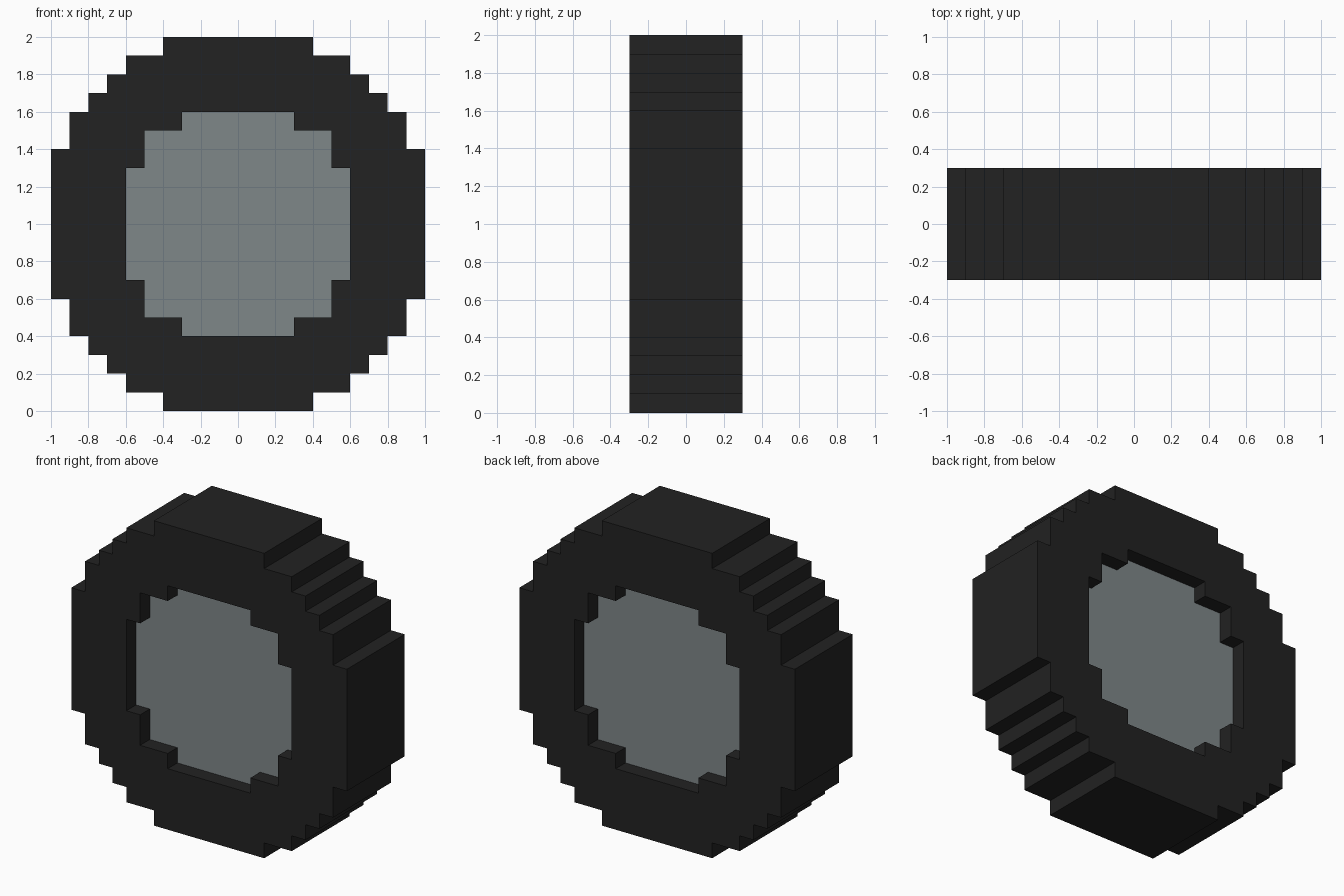
import bpy
import math

if "Cube" in bpy.data.objects:
    bpy.data.objects.remove(bpy.data.objects["Cube"])


def material(name, rgb):
    """Flat colour from 0-255 display values, stored as linear."""
    linear = [((c / 255 + 0.055) / 1.055) ** 2.4 for c in rgb]
    mat = bpy.data.materials.new(name)
    mat.diffuse_color = (*linear, 1)
    mat.use_nodes = True
    mat.node_tree.nodes["Principled BSDF"].inputs["Base Color"].default_value = mat.diffuse_color
    return mat


def stepped_loop(steps):
    """Mirror a quarter staircase of (half width, top height) into a closed outline."""
    quarter, low = [], 0.0
    for width, top in steps:
        if low:
            quarter.append((width, low))
        quarter.append((width, top))
        low = top
    right = [(x, -z) for x, z in reversed(quarter)] + quarter
    return right + [(-x, z) for x, z in reversed(right)]


def extruded(name, outlines, half_depth, mat):
    """Fill the outlines (inner ones become holes) and extrude along y."""
    curve = bpy.data.curves.new(name, 'CURVE')
    curve.dimensions = '2D'
    curve.fill_mode = 'BOTH'
    curve.extrude = half_depth
    for points in outlines:
        spline = curve.splines.new('POLY')
        spline.points.add(len(points) - 1)
        for p, (x, z) in zip(spline.points, points):
            p.co = (x, z, 0, 1)
        spline.use_cyclic_u = True
        spline.use_smooth = False
    curve.materials.append(mat)
    obj = bpy.data.objects.new(name, curve)
    bpy.context.collection.objects.link(obj)
    obj.location.z = 1
    obj.rotation_euler.x = math.pi / 2
    bpy.ops.object.select_all(action='DESELECT')
    obj.select_set(True)
    bpy.context.view_layer.objects.active = obj
    bpy.ops.object.convert(target='MESH')
    bpy.ops.object.transform_apply(location=True, rotation=True, scale=True)
    bpy.ops.object.shade_flat()


rubber = material("black rubber", (34, 34, 34))
metal = material("grey metal", (127, 135, 137))

tyre_loop = stepped_loop([(1.0, 0.4), (0.9, 0.6), (0.8, 0.7),
                          (0.7, 0.8), (0.6, 0.9), (0.4, 1.0)])
hub_loop = stepped_loop([(0.6, 0.3), (0.5, 0.5), (0.3, 0.6)])

# Blocky tyre with a stepped opening
extruded("tyre", [tyre_loop, hub_loop], 0.3, rubber)

# Hub disc, recessed on both sides
extruded("hub", [hub_loop], 0.2, metal)
